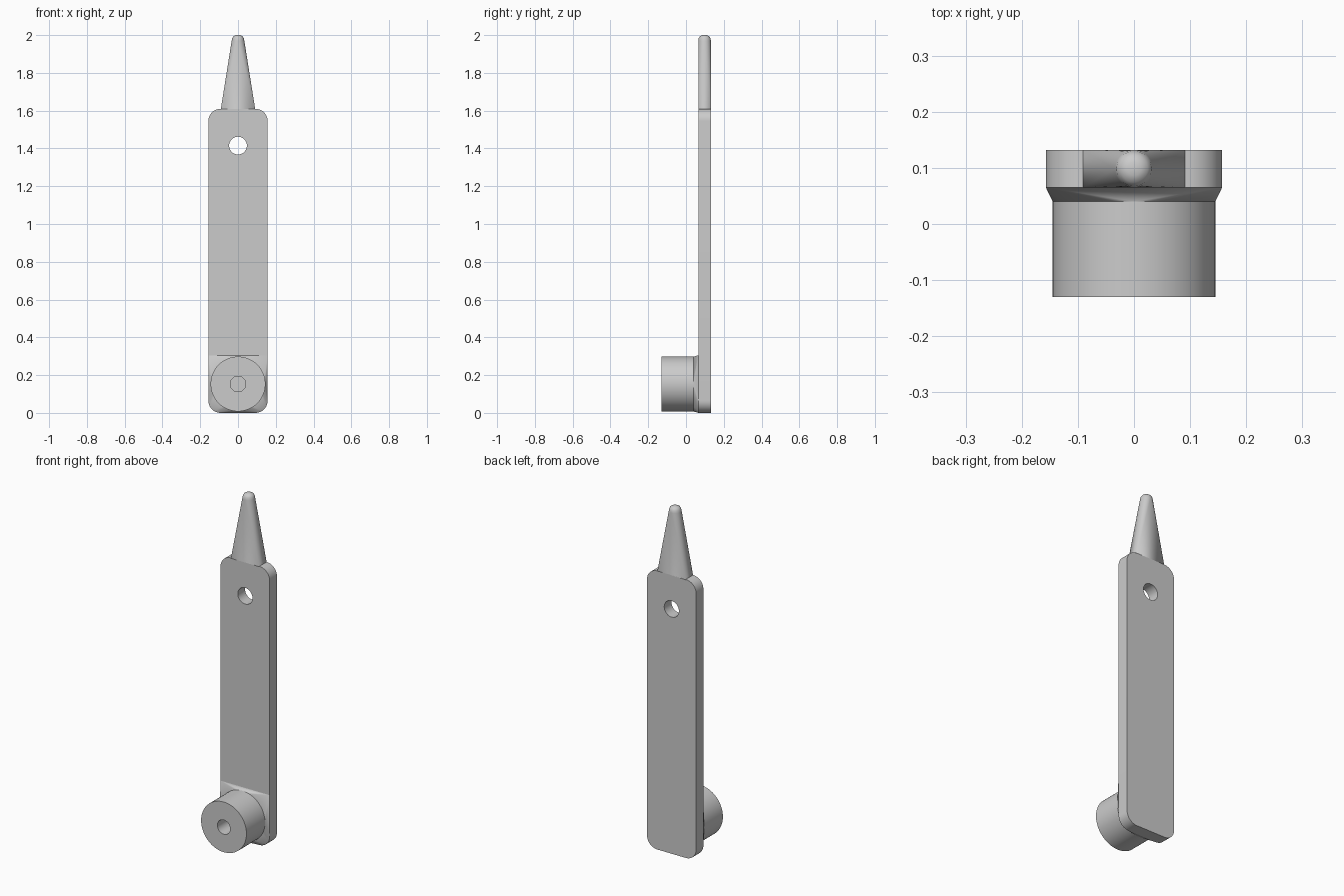
import bpy, bmesh
from math import sin, cos, pi

cube = bpy.data.objects.get("Cube")
if cube:
    bpy.data.objects.remove(cube)

HALF_W = 0.157           # plate half width
FRONT, BACK = 0.065, 0.132
MID = (FRONT + BACK) / 2
SHOULDER = 1.61          # top of the plate
CORNER = 0.065
BOSS_Z, BOSS_R = 0.153, 0.145

grey = bpy.data.materials.new("light grey")
grey.use_nodes = True
colour = (0.6, 0.6, 0.6, 1)
grey.diffuse_color = colour
grey.node_tree.nodes["Principled BSDF"].inputs["Base Color"].default_value = colour


def finish(name, bm):
    bmesh.ops.recalc_face_normals(bm, faces=bm.faces)
    mesh = bpy.data.meshes.new(name)
    bm.to_mesh(mesh)
    bm.free()
    mesh.materials.append(grey)
    obj = bpy.data.objects.new(name, mesh)
    bpy.context.collection.objects.link(obj)
    bpy.ops.object.select_all(action='DESELECT')
    obj.select_set(True)
    bpy.context.view_layer.objects.active = obj
    bpy.ops.object.shade_smooth_by_angle(angle=pi / 6)
    return obj


def circle(cx, cy, r, n=64):
    return [(cx + r * cos(2 * pi * i / n), cy + r * sin(2 * pi * i / n)) for i in range(n)]


def rounded_rect(top, top_radius, steps=12):
    """Outline in x, z from the ground up to top."""
    points = []
    for quadrant, (sx, upper) in enumerate([(1, 1), (-1, 1), (-1, 0), (1, 0)]):
        r = top_radius if upper else CORNER
        cx, cz = sx * (HALF_W - r), top - r if upper else r
        for i in range(steps + 1 if r else 1):
            a = (quadrant + i / steps) * pi / 2
            points.append((cx + r * cos(a), cz + r * sin(a)))
    return points


def hull(name, points):
    bm = bmesh.new()
    for p in points:
        bm.verts.new(p)
    result = bmesh.ops.convex_hull(bm, input=bm.verts)
    inside = {v for v in result["geom_interior"] if isinstance(v, bmesh.types.BMVert)}
    bmesh.ops.delete(bm, geom=list(inside), context='VERTS')
    bmesh.ops.dissolve_limit(bm, angle_limit=0.001, verts=bm.verts, edges=bm.edges)
    return finish(name, bm)


# Flat plate with a round hanging hole
bm = bmesh.new()
edges = []
for loop in (rounded_rect(SHOULDER, CORNER), circle(0, 1.415, 0.047)):
    verts = [bm.verts.new((x, FRONT, z)) for x, z in loop]
    edges += [bm.edges.new((v, verts[i - 1])) for i, v in enumerate(verts)]
bmesh.ops.triangle_fill(bm, edges=edges, use_beauty=True)
extruded = bmesh.ops.extrude_face_region(bm, geom=bm.faces[:], use_keep_orig=True)
moved = [v for v in extruded["geom"] if isinstance(v, bmesh.types.BMVert)]
bmesh.ops.translate(bm, vec=(0, BACK - FRONT, 0), verts=moved)
finish("plate", bm)

# Tapered tip: rectangular foot blending into a small round nose
foot = [(x, y, SHOULDER - 0.002) for x in (-0.091, 0.091) for y in (FRONT, BACK)]
nose = [(x, y, z)
        for z, r in ((1.97, 0.0335), (1.984, 0.031), (1.994, 0.024), (2.0, 0.012))
        for x, y in circle(0, MID, r, 48)]
hull("tapered_tip", foot + nose)

# Flare joining the plate to the round boss
flare = [(x, FRONT, z) for x, z in rounded_rect(0.305, 0)]
flare += [(x, 0.04, z) for x, z in circle(0, BOSS_Z, BOSS_R)]
hull("boss_flare", flare)

# Round boss with a blind hole in its front
bm = bmesh.new()
rings = []
for r, y in ((BOSS_R, 0.042), (BOSS_R, -0.13), (0.041, -0.13), (0.041, 0.0)):
    rings.append([bm.verts.new((x, y, z)) for x, z in circle(0, BOSS_Z, r)])
for a, b in zip(rings, rings[1:]):
    for i in range(len(a)):
        bm.faces.new((a[i - 1], a[i], b[i], b[i - 1]))
bm.faces.new(rings[-1])
finish("boss", bm)
